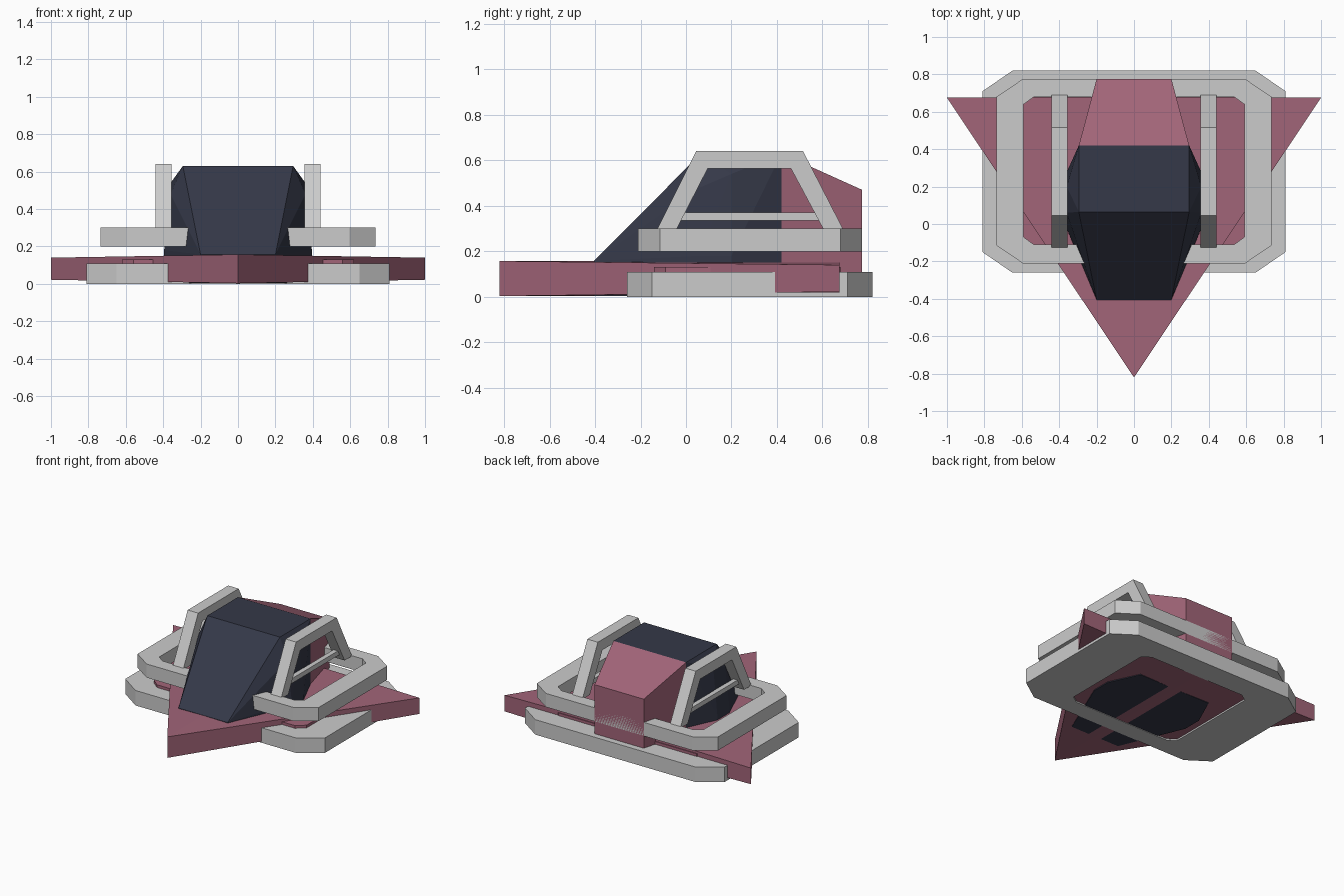
import bpy, bmesh

if "Cube" in bpy.data.objects:
    bpy.data.objects.remove(bpy.data.objects["Cube"])


def material(name, rgb):
    m = bpy.data.materials.new(name)
    m.diffuse_color = (*rgb, 1)
    m.use_nodes = True
    m.node_tree.nodes["Principled BSDF"].inputs["Base Color"].default_value = m.diffuse_color
    return m


PINK = material("dusty_pink", (0.36, 0.13, 0.19))
DARK = material("dark_glass", (0.035, 0.04, 0.065))


def finish(name, bm, mat=None):
    bmesh.ops.recalc_face_normals(bm, faces=bm.faces)
    me = bpy.data.meshes.new(name)
    bm.to_mesh(me)
    bm.free()
    ob = bpy.data.objects.new(name, me)
    bpy.context.collection.objects.link(ob)
    if mat:
        me.materials.append(mat)
    return ob


def hull(name, half, mat):
    """Convex faceted solid from the points on the +x side, mirrored."""
    pts = {(s * x, y, z) for x, y, z in half for s in (1, -1)}
    bm = bmesh.new()
    for p in sorted(pts):
        bm.verts.new(p)
    res = bmesh.ops.convex_hull(bm, input=bm.verts)
    bmesh.ops.delete(bm, geom=[v for v in bm.verts if not v.link_faces], context='VERTS')
    bmesh.ops.dissolve_limit(bm, angle_limit=0.01, verts=bm.verts, edges=bm.edges)
    return finish(name, bm, mat)


def octagon(w, y0, y1, cx, cy):
    return [(w, y0 + cy), (w, y1 - cy), (w - cx, y1), (cx - w, y1),
            (-w, y1 - cy), (-w, y0 + cy), (cx - w, y0), (w - cx, y0)]


def band(name, outer, inner, place, lo, hi, closed=True):
    """Extruded strip between two outlines; place(a, b, h) gives the 3D point."""
    bm = bmesh.new()
    rows = [[bm.verts.new(place(a, b, h)) for a, b in loop]
            for loop, h in ((outer, lo), (outer, hi), (inner, hi), (inner, lo))]
    n = len(outer)
    for i in range(n if closed else n - 1):
        j = (i + 1) % n
        for k in range(4):
            p, q = rows[k], rows[(k + 1) % 4]
            bm.faces.new((p[i], p[j], q[j], q[i]))
    if not closed:
        for i in (0, n - 1):
            bm.faces.new([r[i] for r in rows])
    return finish(name, bm)


def box(name, x0, x1, y0, y1, z0, z1):
    bm = bmesh.new()
    bmesh.ops.create_cube(bm, size=1)
    for v in bm.verts:
        v.co = ((x0 + x1) / 2 + v.co.x * (x1 - x0),
                (y0 + y1) / 2 + v.co.y * (y1 - y0),
                (z0 + z1) / 2 + v.co.z * (z1 - z0))
    return finish(name, bm)


# Triangular hull plate, slightly thinner at the rear corners
hull("triangle_plate", [(0, -0.82, 0.003), (0, -0.82, 0.157),
                        (0, 0.675, 0.003), (0, 0.675, 0.155),
                        (1, 0.675, 0.022), (1, 0.675, 0.14)], PINK)

# Floor panel filling the rings
hull("floor_panel", [(x, y, z) for x, y in octagon(0.62, -0.14, 0.68, 0.06, 0.05)
                     for z in (0.012, 0.13)], PINK)

# Faceted canopy and tail block behind it
hull("canopy", [(0.2, -0.405, 0.004), (0.2, -0.405, 0.157),
                (0.395, 0.06, 0.004), (0.395, 0.06, 0.18), (0.36, 0.06, 0.48),
                (0.395, 0.2, 0.004), (0.395, 0.2, 0.18), (0.36, 0.2, 0.54),
                (0.295, 0.065, 0.63), (0.295, 0.42, 0.63), (0.295, 0.42, 0.004)], DARK)
hull("tail_block", [(0.295, 0.42, 0.63), (0.2, 0.775, 0.47),
                    (0.295, 0.42, 0.02), (0.2, 0.775, 0.02)], PINK)


# Lower and upper bumper rings
def flat(a, b, h):
    return (a, b, h)


band("lower_ring", octagon(0.81, -0.26, 0.82, 0.16, 0.11),
     octagon(0.45, -0.13, 0.65, 0.06, 0.04), flat, 0.0, 0.11)
band("upper_ring", octagon(0.735, -0.21, 0.775, 0.14, 0.095),
     octagon(0.59, -0.11, 0.68, 0.055, 0.04), flat, 0.2, 0.3)

# Side roll bars with a thin cross rail
OUT = [(-0.13, 0.29), (0.045, 0.64), (0.515, 0.64), (0.695, 0.29)]
INN = [(-0.045, 0.29), (0.095, 0.563), (0.462, 0.563), (0.608, 0.29)]
for side, s in (("right", 1), ("left", -1)):
    band(side + "_roll_bar", OUT, INN, lambda a, b, h: (s * h, a, b),
         0.355, 0.44, closed=False)
    x0, x1 = sorted((s * 0.38, s * 0.415))
    box(side + "_cross_rail", x0, x1, -0.03, 0.59, 0.335, 0.37)
